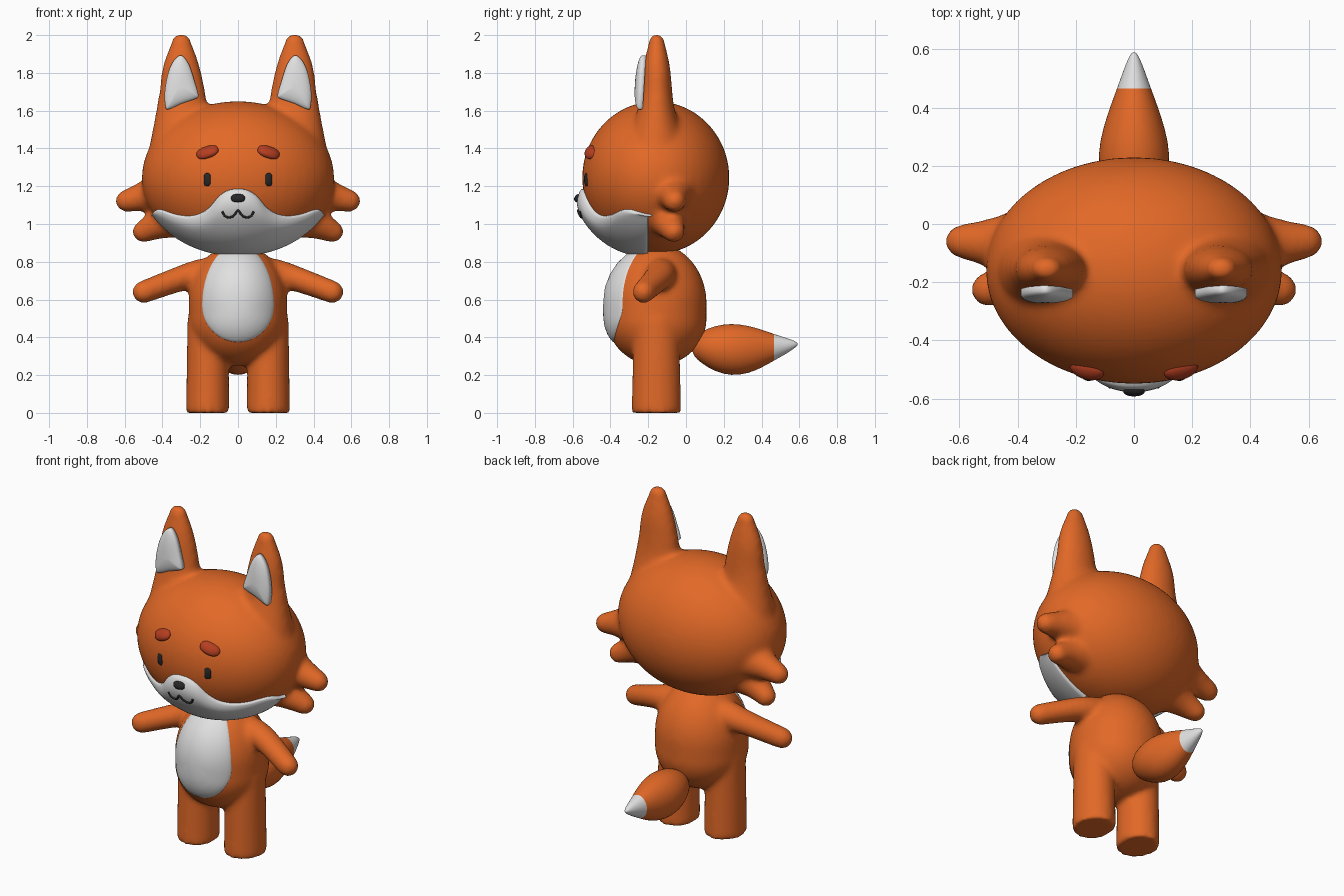
import bpy, bmesh, math
from mathutils import Matrix, Vector

if "Cube" in bpy.data.objects:
    bpy.data.objects.remove(bpy.data.objects["Cube"])


def material(name, rgb):
    m = bpy.data.materials.new(name)
    m.diffuse_color = (*rgb, 1)
    m.use_nodes = True
    m.node_tree.nodes["Principled BSDF"].inputs["Base Color"].default_value = m.diffuse_color
    return m


ORANGE = material("orange fur", (0.76, 0.14, 0.02))
WHITE = material("white fur", (0.75, 0.75, 0.75))
RED = material("brow red", (0.46, 0.048, 0.015))
DARK = material("dark grey", (0.02, 0.02, 0.02))


def finish(bm, name, *mats):
    bmesh.ops.recalc_face_normals(bm, faces=bm.faces[:])
    for f in bm.faces:
        f.smooth = True
    me = bpy.data.meshes.new(name)
    bm.to_mesh(me)
    bm.free()
    for m in mats:
        me.materials.append(m)
    ob = bpy.data.objects.new(name, me)
    bpy.context.collection.objects.link(ob)
    return ob


def spline(pts, closed=False, n=6):
    """Catmull-Rom resampling of points."""
    out, c = [], len(pts)
    for i in range(c if closed else c - 1):
        ids = (i - 1, i, i + 1, i + 2)
        p = [Vector(pts[k % c] if closed else pts[min(max(k, 0), c - 1)]) for k in ids]
        for j in range(n):
            t = j / n
            out.append(0.5 * (2 * p[1] + (p[2] - p[0]) * t
                              + (2 * p[0] - 5 * p[1] + 4 * p[2] - p[3]) * t * t
                              + (3 * p[1] - p[0] - 3 * p[2] + p[3]) * t ** 3))
    if not closed:
        out.append(Vector(pts[-1]))
    return out


def ellipsoid(bm, x, y, z, rx, ry, rz):
    mat = Matrix.Translation((x, y, z)) @ Matrix.Diagonal((rx, ry, rz, 1))
    bmesh.ops.create_uvsphere(bm, u_segments=48, v_segments=28, radius=1, matrix=mat)


def skin(bm, rings):
    """Quads between successive closed rings of vertices."""
    for a, b in zip(rings, rings[1:]):
        n = len(a)
        for i in range(n):
            bm.faces.new((a[i], a[(i + 1) % n], b[(i + 1) % n], b[i]))


def limb(bm, stations, side, n=24):
    """Round-ended tube; stations are (x, y, z, radius across, radius along y)."""
    st = [(Vector(p[:3]), p[3], p[4]) for p in spline(stations, n=4)]
    d = (st[-1][0] - st[-2][0]).normalized()
    tip, ru, rw = st[-1]
    for k in range(1, 6):
        a = k * math.pi / 11
        st.append((tip + d * ru * math.sin(a), ru * math.cos(a), rw * math.cos(a)))
    rings = []
    for i, (c, ru, rw) in enumerate(st):
        d = (st[min(i + 1, len(st) - 1)][0] - st[max(i - 1, 0)][0]).normalized()
        w = (Vector((0, 1, 0)) - d * d.y).normalized()
        u = w.cross(d)
        ring = []
        for j in range(n):
            a = 2 * math.pi * j / n
            p = c + u * ru * math.cos(a) + w * rw * math.sin(a)
            ring.append(bm.verts.new((p.x * side, p.y, p.z)))
        rings.append(ring)
    skin(bm, rings)
    bm.faces.new(rings[0])
    bm.faces.new(rings[-1])


def blend(ob, iterations):
    """Fuse overlapping volumes into one soft skin."""
    r = ob.modifiers.new("fuse", 'REMESH')
    r.mode = 'VOXEL'
    r.voxel_size = 0.015
    r.use_smooth_shade = True
    s = ob.modifiers.new("soften", 'SMOOTH')
    s.factor = 0.5
    s.iterations = iterations


def oval(cx, cz, rx, rz, angle=0, power=1.0, top=None, n=32):
    """Outline of a rounded shape in the front plane."""
    pts = []
    for i in range(n):
        a = 2 * math.pi * i / n
        c, s = math.cos(a), math.sin(a)
        x = rx * math.copysign(abs(c) ** power, c)
        z = (top if top and s > 0 else rz) * math.copysign(abs(s) ** power, s)
        pts.append((cx + x * math.cos(angle) - z * math.sin(angle),
                    cz + x * math.sin(angle) + z * math.cos(angle)))
    return pts


def plate(name, outline, surf, dome, mat, side=1):
    """Domed plate laid on a surface y = surf(x, z)."""
    bm = bmesh.new()
    n = len(outline)
    cx = sum(p[0] for p in outline) / n
    cz = sum(p[1] for p in outline) / n
    rings = []
    for k, r in enumerate((1, 1, 0.985, 0.93, 0.82, 0.65, 0.45, 0.2)):
        ring = []
        for px, pz in outline:
            x, z = cx + (px - cx) * r, cz + (pz - cz) * r
            y = surf(x, z) + (0.02 if k == 0 else -dome * math.sqrt(1 - r * r))
            ring.append(bm.verts.new((x * side, y, z)))
        rings.append(ring)
    skin(bm, rings)
    bm.faces.new(rings[0])
    bm.faces.new(rings[-1])
    return finish(bm, name, mat)


def front_of(*shapes):
    """Front y of a group of ellipsoids at (x, z)."""
    def surf(x, z):
        return min(e[1] - e[4] * math.sqrt(max(0, 1 - ((x - e[0]) / e[3]) ** 2
                                               - ((z - e[2]) / e[5]) ** 2)) for e in shapes)
    return surf


# Head with ears and cheek tufts
HEAD = (0, -0.16, 1.245, 0.51, 0.39, 0.405)
bm = bmesh.new()
ellipsoid(bm, *HEAD)
for s in (1, -1):
    limb(bm, [(0.27, -0.16, 1.27, 0.23, 0.2), (0.285, -0.16, 1.45, 0.18, 0.15),
              (0.295, -0.157, 1.6, 0.14, 0.1), (0.295, -0.155, 1.7, 0.122, 0.083),
              (0.3, -0.155, 1.8, 0.106, 0.075), (0.3, -0.155, 1.88, 0.085, 0.062),
              (0.3, -0.155, 1.955, 0.055, 0.044)], s)
    limb(bm, [(0.33, -0.07, 1.18, 0.15, 0.15), (0.48, -0.065, 1.15, 0.087, 0.09),
              (0.59, -0.06, 1.122, 0.06, 0.06)], s)
    limb(bm, [(0.3, -0.1, 1.05, 0.13, 0.13), (0.42, -0.085, 1.0, 0.083, 0.085),
              (0.5, -0.065, 0.96, 0.06, 0.06)], s)
blend(finish(bm, "head", ORANGE), 13)

# Body with arms and legs
BELLY = [(0, -0.155, 0.5, 0.262, 0.265, 0.25), (0, -0.155, 0.54, 0.262, 0.265, 0.285),
         (0, -0.155, 0.575, 0.262, 0.265, 0.32)]
bm = bmesh.new()
for e in BELLY:
    ellipsoid(bm, *e)
for s in (1, -1):
    limb(bm, [(0.1, -0.13, 0.735, 0.09, 0.09), (0.2, -0.135, 0.73, 0.085, 0.085),
              (0.3, -0.15, 0.712, 0.068, 0.075), (0.5, -0.225, 0.64, 0.06, 0.06)], s)
    leg = Matrix.Translation((0.16 * s, -0.157, 0.25)) @ Matrix.Diagonal((1, 1.13, 1, 1))
    bmesh.ops.create_cone(bm, cap_ends=True, segments=40, radius1=0.115, radius2=0.108,
                          depth=0.5, matrix=leg)
blend(finish(bm, "body", ORANGE), 9)

# Tail: rings (y, z, rx, rz), white beyond the last third
bm = bmesh.new()
rows = [(0.032, 0.345, 0.01, 0.01), (0.04, 0.345, 0.045, 0.045), (0.08, 0.348, 0.085, 0.085),
        (0.15, 0.34, 0.116, 0.122), (0.24, 0.335, 0.127, 0.141), (0.33, 0.335, 0.107, 0.128),
        (0.4, 0.34, 0.084, 0.102), (0.465, 0.347, 0.059, 0.071), (0.53, 0.355, 0.036, 0.043),
        (0.575, 0.362, 0.018, 0.02), (0.592, 0.364, 0.005, 0.005)]
turn = [2 * math.pi * i / 24 for i in range(24)]
rings = [[bm.verts.new((rx * math.cos(a), y, z + rz * math.sin(a))) for a in turn]
         for y, z, rx, rz in rows]
skin(bm, rings)
bm.faces.new(rings[0])
bm.faces.new(rings[-1])
for f in bm.faces:
    f.material_index = int(f.calc_center_median().y > 0.466)
sub = finish(bm, "tail", ORANGE, WHITE).modifiers.new("round", 'SUBSURF')
sub.levels = sub.render_levels = 1

# White muzzle mask wrapped on the lower front of the head
half = [(0, 1.185), (0.05, 1.179), (0.1, 1.148), (0.15, 1.09), (0.2, 1.055), (0.26, 1.042),
        (0.33, 1.05), (0.39, 1.07), (0.42, 1.077), (0.437, 1.07), (0.447, 1.045)]
brim = spline([(-x, z) for x, z in half[:0:-1]] + half, n=4)


def mask_point(x, zt, v, sink=False):
    _, cy, cz, a, b, c = HEAD
    s = math.sqrt(1 - (x / a) ** 2)
    t0 = math.asin(max(-1, (zt - cz) / (c * s)))
    t1 = min(t0, -math.acos(min(1, 0.04 / (b * s))))
    t = t0 + (t1 - t0) * v
    p = Vector((x, cy - b * s * math.cos(t), cz + c * s * math.sin(t)))
    nrm = Vector((x / a ** 2, (p.y - cy) / b ** 2, (p.z - cz) / c ** 2)).normalized()
    puff = (0.01 + 0.045 * math.exp(-(x / 0.25) ** 2)) * math.tanh(v / 0.12) * max(0, 1 - v) ** 0.7
    return p + nrm * (-0.02 if sink else 0.01 + puff)


bm = bmesh.new()
vs = [0, 0, 0.03, 0.07] + [0.07 + 0.93 * i / 16 for i in range(1, 17)] + [1]
grid = []
for i, (x, zt) in enumerate(brim):
    end = i in (0, len(brim) - 1)
    grid.append([bm.verts.new(mask_point(x, zt, v, end or k in (0, len(vs) - 1)))
                 for k, v in enumerate(vs)])
for a, b in zip(grid, grid[1:]):
    for k in range(len(vs) - 1):
        bm.faces.new((a[k], a[k + 1], b[k + 1], b[k]))
finish(bm, "muzzle_mask", WHITE)


def mask_front(x, z):
    zt = min(brim, key=lambda p: abs(p[0] - x))[1]
    return min((mask_point(x, zt, i / 120) for i in range(60)), key=lambda p: abs(p.z - z)).y


# Nose and mouth
plate("nose", oval(0, 1.137, 0.037, 0.022, power=0.8, n=24), lambda x, z: mask_front(0, z), 0.016, DARK)
smile = [(0, 1.072), (0.02, 1.046), (0.045, 1.035), (0.07, 1.043), (0.083, 1.067)]
line = spline([(-x, z) for x, z in smile[:0:-1]] + smile, n=4)
cu = bpy.data.curves.new("mouth", 'CURVE')
cu.dimensions = '3D'
cu.bevel_depth = 0.006
cu.bevel_resolution = 2
cu.use_fill_caps = True
sp = cu.splines.new('POLY')
sp.points.add(len(line) - 1)
for pt, (x, z) in zip(sp.points, line):
    pt.co = (x, mask_front(x, z) - 0.002, z, 1)
cu.materials.append(DARK)
bpy.context.collection.objects.link(bpy.data.objects.new("mouth", cu))

# Belly patch
plate("belly_patch", oval(0, 0.57, 0.19, 0.195, top=0.32, n=48), front_of(*BELLY), 0.02, WHITE)

# Eyes, brows and inner ears, one of each per side
inner = spline([(0.3, 1.893), (0.26, 1.845), (0.228, 1.75), (0.21, 1.685), (0.22, 1.665),
                (0.3, 1.637), (0.365, 1.608), (0.384, 1.62), (0.388, 1.7), (0.37, 1.8),
                (0.34, 1.865)], closed=True, n=4)
for s, label in ((1, "left"), (-1, "right")):
    plate("eye_" + label, oval(0.163, 1.235, 0.018, 0.034, power=0.6), front_of(HEAD), 0.009, DARK, s)
    plate("brow_" + label, oval(0.162, 1.38, 0.06, 0.031, -0.33, 0.85), front_of(HEAD), 0.027, RED, s)
    plate("inner_ear_" + label, inner, lambda x, z: -0.232 - 0.06 * (1.89 - z), 0.03, WHITE, s)
